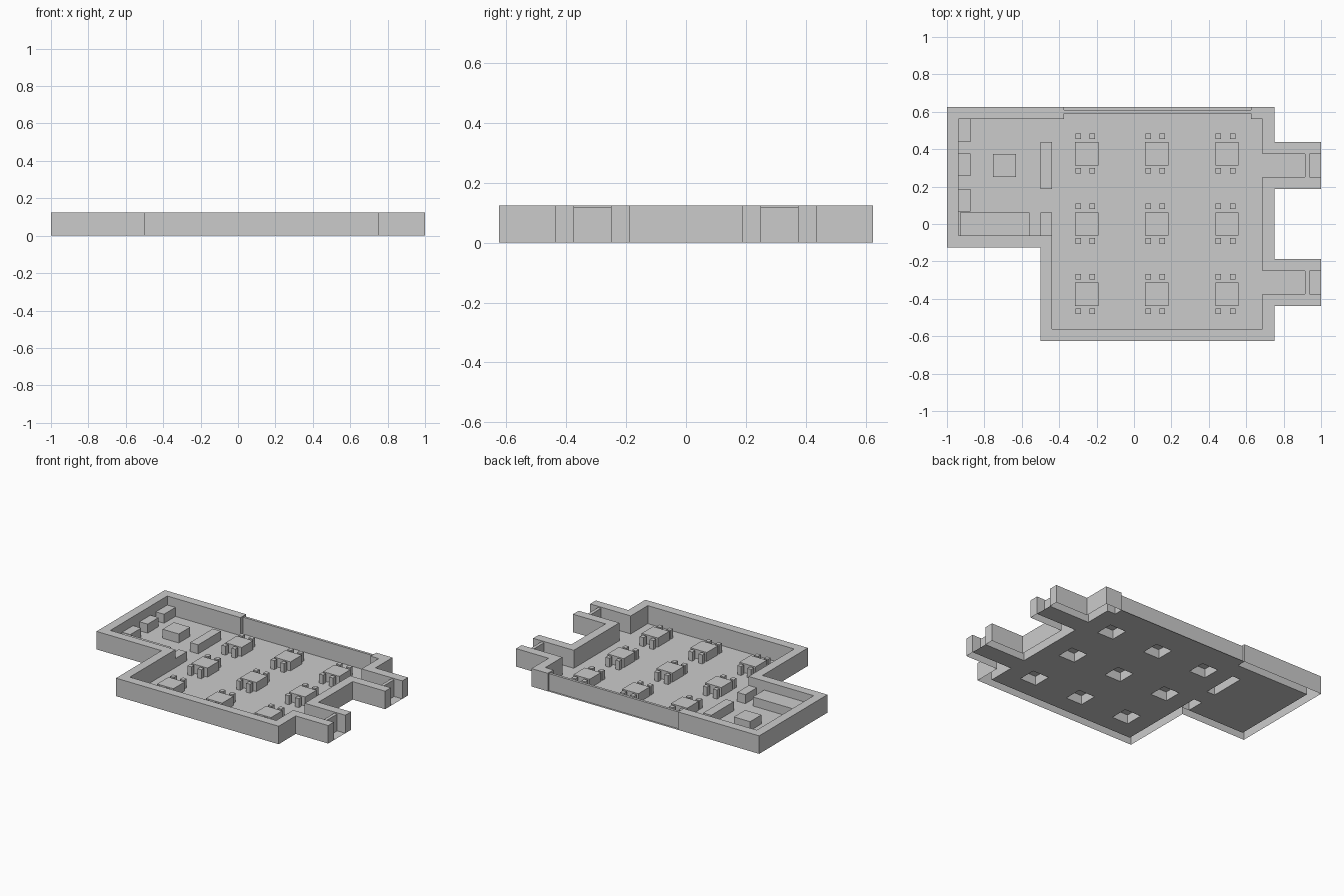
import bpy, bmesh

if "Cube" in bpy.data.objects:
    bpy.data.objects.remove(bpy.data.objects["Cube"])

U = 0.0625          # wall thickness, also the furniture height
WALL_H = 0.125
DOOR_H = 0.117


def finish(name, bm):
    bmesh.ops.recalc_face_normals(bm, faces=bm.faces[:])
    mesh = bpy.data.meshes.new(name)
    bm.to_mesh(mesh)
    bm.free()
    ob = bpy.data.objects.new(name, mesh)
    bpy.context.collection.objects.link(ob)
    return ob


def rect(x0, x1, y0, y1):
    return [(x0, y0), (x1, y0), (x1, y1), (x0, y1)]


def prism(name, outline, height, open_bottom=False):
    """Extrude a flat outline upward from the floor."""
    bm = bmesh.new()
    n = len(outline)
    low = [bm.verts.new((x, y, 0)) for x, y in outline]
    top = [bm.verts.new((x, y, height)) for x, y in outline]
    for i in range(n):
        j = (i + 1) % n
        bm.faces.new((low[i], low[j], top[j], top[i]))
    cap = bm.faces.new(top)
    cap.normal_update()
    flip = cap.normal.z < 0
    if not open_bottom:
        bm.faces.new(low[::-1])
        return finish(name, bm)
    if flip:
        bmesh.ops.reverse_faces(bm, faces=bm.faces[:])
    return finish(name, bm)


# Outer walls, broken at the two doors and the long window (hollow underneath)
main_wall = [(-.375, .625), (-1, .625), (-1, -.125), (-.5, -.125), (-.5, -.625),
             (.75, -.625), (.75, -.4375), (1, -.4375), (1, -.375), (.6875, -.375),
             (.6875, -.5625), (-.4375, -.5625), (-.4375, -.0625),
             (-.9375, -.0625), (-.9375, .5625), (-.375, .5625)]
middle_wall = [(1, -.25), (1, -.1875), (.75, -.1875), (.75, .1875), (1, .1875),
               (1, .25), (.6875, .25), (.6875, -.25)]
corner_wall = [(1, .375), (1, .4375), (.75, .4375), (.75, .625), (.625, .625),
               (.625, .5625), (.6875, .5625), (.6875, .375)]
prism("main_wall", main_wall, WALL_H, True)
prism("middle_wall", middle_wall, WALL_H, True)
prism("corner_wall", corner_wall, WALL_H, True)

# Tables with four chairs each
holes = []
for tx in (-.253, .122, .497):
    for ty in (.375, 0, -.375):
        top = rect(tx - U, tx + U, ty - U, ty + U)
        holes.append(top)
        prism("table", top, U, True)
        for dx in (-.046, .03):
            for dy in (-.091, .094):
                cx, cy = tx + dx, ty + dy
                prism("chair", rect(cx - .015, cx + .015, cy - .015, cy + .015), U)

# Serving counters between kitchen and dining room
long_counter = rect(-.5, -.4375, .1875, .4375)
holes.append(long_counter)
prism("long_counter", long_counter, U, True)
prism("short_counter", rect(-.5, -.4375, -.0625, .0625), U, True)

# Floor inside the walls, cut out below tables and counters
floor = [(-.375, .625), (-.375, .5625), (-.9375, .5625), (-.9375, -.0625),
         (-.5, -.0625), (-.5, .0625), (-.4375, .0625), (-.4375, -.5625),
         (.6875, -.5625), (.6875, -.375), (1, -.375), (1, -.25), (.6875, -.25),
         (.6875, .25), (1, .25), (1, .375), (.6875, .375), (.6875, .5625),
         (.625, .5625), (.625, .625)]
bm = bmesh.new()
edges = []
for loop in [floor] + holes:
    vs = [bm.verts.new((x, y, 0)) for x, y in loop]
    edges += [bm.edges.new((vs[i - 1], vs[i])) for i in range(len(vs))]
bmesh.ops.triangle_fill(bm, edges=edges, use_beauty=True, normal=(0, 0, 1))
finish("floor", bm)

# Kitchen furniture
for y0, y1 in ((.4375, .5625), (.2575, .3775), (.0675, .1875)):
    prism("wall_cabinet", rect(-.9375, -.875, y0, y1), U)
prism("kitchen_island", rect(-.755, -.63, .25, .375), U)
prism("work_bench", rect(-.93, -.685, -.0625, .0625), U)
prism("stove", rect(-.685, -.5575, -.0625, .0625), U)

# Doors and window pane
for y in (-.3125, .3125):
    prism("door", rect(.915, .9375, y - U, y + U), DOOR_H)
prism("window_pane", rect(-.375, .625, .592, .61), DOOR_H)
